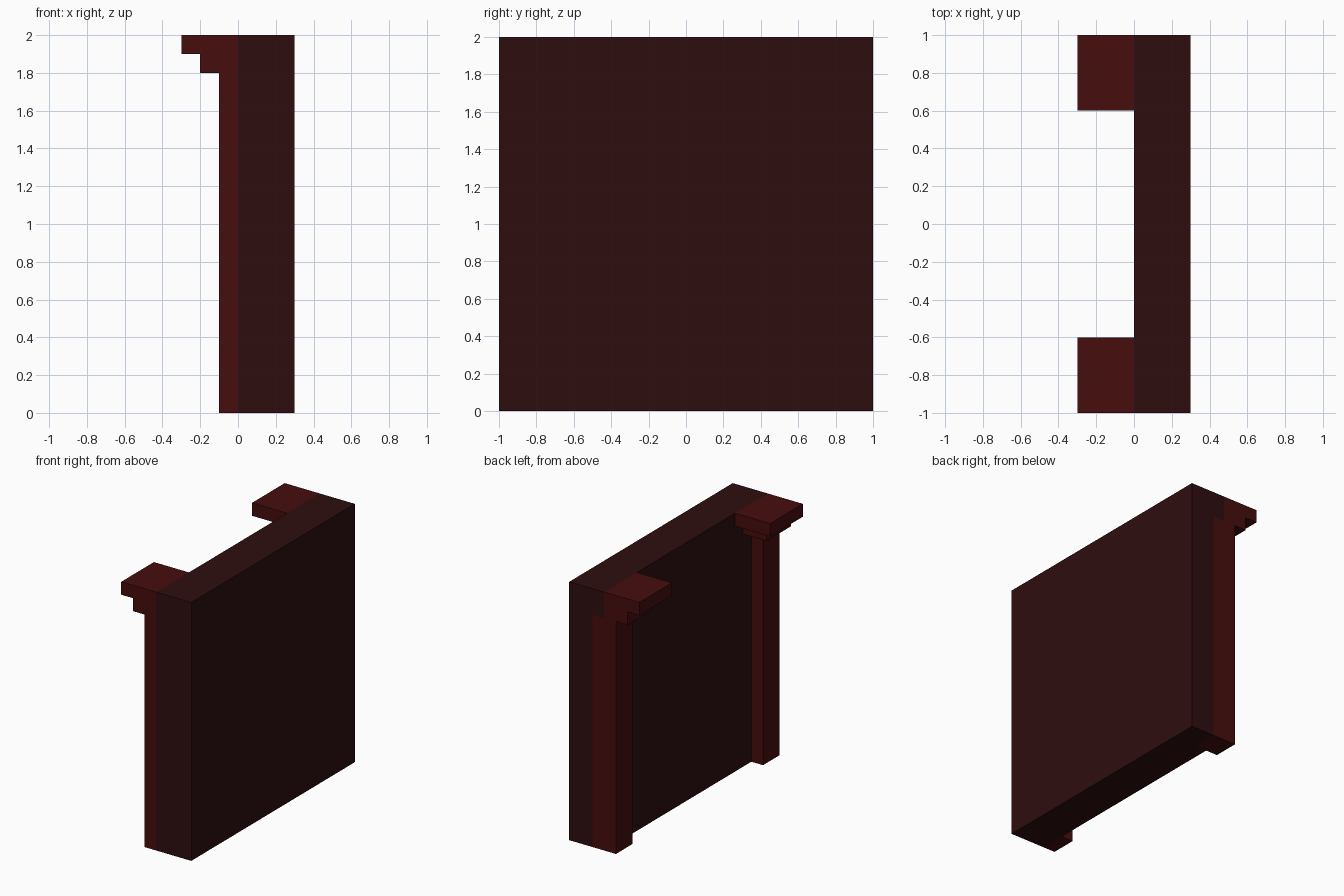
import bpy
import bmesh

cube = bpy.data.objects.get("Cube")
if cube:
    bpy.data.objects.remove(cube, do_unlink=True)


def material(name, rgb):
    mat = bpy.data.materials.new(name)
    mat.use_nodes = True
    color = (*rgb, 1.0)
    mat.diffuse_color = color
    mat.node_tree.nodes["Principled BSDF"].inputs["Base Color"].default_value = color
    return mat


def prism(name, outline, z0, z1, mat):
    """Extrude a flat XY outline from z0 up to z1."""
    bm = bmesh.new()
    base = bm.faces.new([bm.verts.new((x, y, z0)) for x, y in outline])
    top = bmesh.ops.extrude_face_region(bm, geom=[base])["geom"]
    verts = [v for v in top if isinstance(v, bmesh.types.BMVert)]
    bmesh.ops.translate(bm, verts=verts, vec=(0, 0, z1 - z0))
    bmesh.ops.recalc_face_normals(bm, faces=bm.faces)
    mesh = bpy.data.meshes.new(name)
    bm.to_mesh(mesh)
    bm.free()
    mesh.materials.append(mat)
    obj = bpy.data.objects.new(name, mesh)
    bpy.context.collection.objects.link(obj)
    return obj


def rect(x0, x1, y0, y1):
    return [(x0, y0), (x1, y0), (x1, y1), (x0, y1)]


dark = material("dark maroon", (0.027, 0.004, 0.0048))
red = material("deep red", (0.061, 0.004, 0.004))

# Wall slab, notched at the back end where the pilaster is let in
prism("wall", [(0, -1), (0.3, -1), (0.3, 1), (0.1, 1), (0.1, 0.8), (0, 0.8)],
      0, 1.8, dark)
prism("wall_top", rect(0, 0.3, -1, 1), 1.8, 2, dark)

# Pilaster with a two-step capital at each end: (name, side, inner x of shaft)
for end, side, shaft_x in (("front", -1, 0.0), ("back", 1, 0.1)):
    prism(end + "_pilaster", rect(-0.1, shaft_x, side * 0.8, side), 0, 1.8, red)
    prism(end + "_lower_capital", rect(-0.2, 0, side * 0.7, side), 1.8, 1.9, red)
    prism(end + "_upper_capital", rect(-0.3, 0, side * 0.6, side), 1.9, 2, red)
